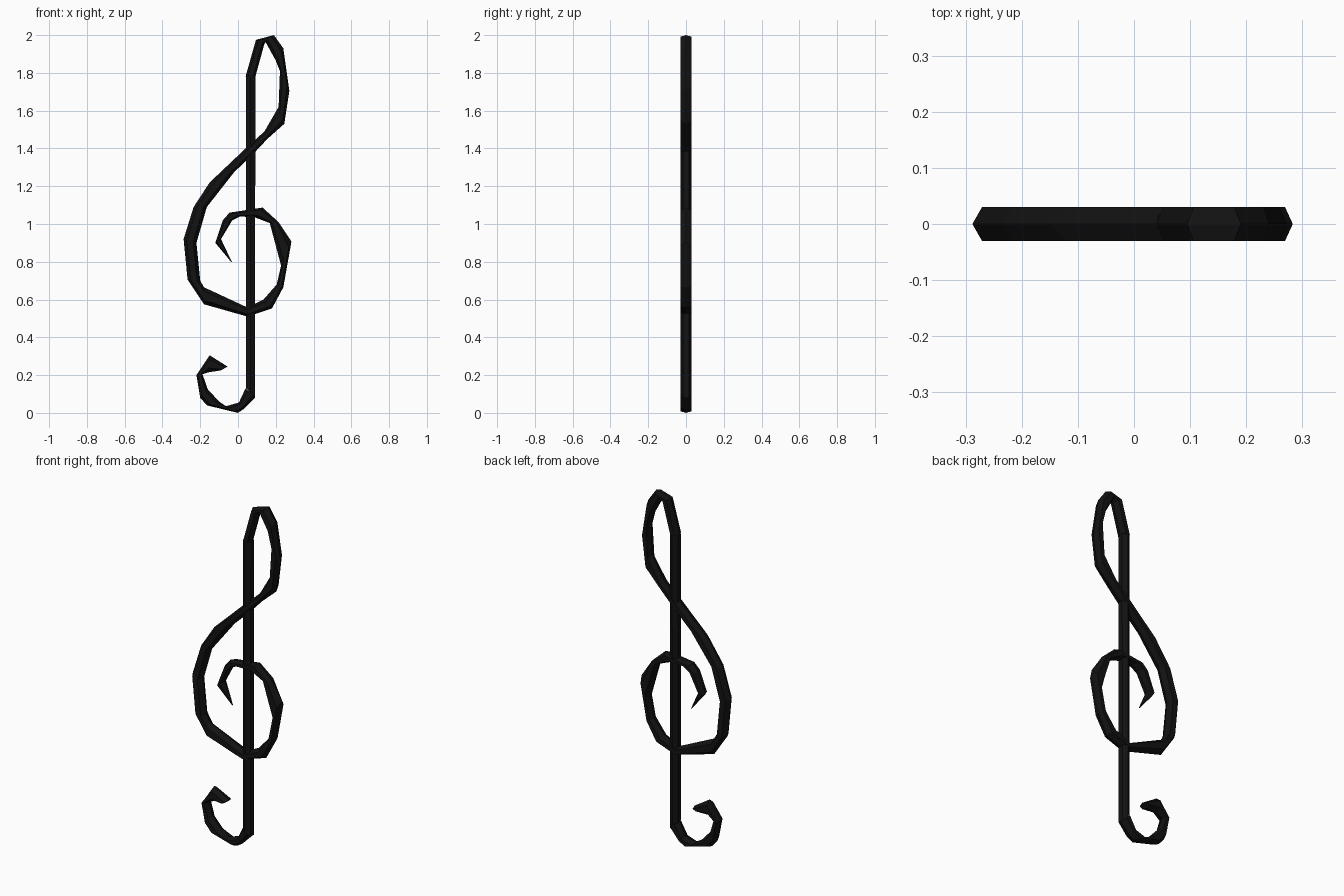
import bpy, bmesh
from mathutils import Vector

black = bpy.data.materials.new("black")
black.diffuse_color = (0.006, 0.006, 0.006, 1)

# Six-sided section: (position across the width 0..1, depth)
EDGE_IN_PLANE = [(0, 0), (.25, -.03), (.75, -.03), (1, 0), (.75, .03), (.25, .03)]
EDGE_IN_DEPTH = [(0, -.015), (.5, -.03), (1, -.015), (1, .015), (.5, .03), (0, .015)]


def ribbon_tube(name, stations, section, end_depth=1.0):
    """Sweep a hexagonal section along (outer x, z, inner x, z) stations."""
    bm = bmesh.new()
    rings = []
    for i, (ox, oz, ix, iz) in enumerate(stations):
        a, b = Vector((ox, 0, oz)), Vector((ix, 0, iz))
        k = end_depth if i == len(stations) - 1 else 1.0
        rings.append([bm.verts.new(a.lerp(b, t) + Vector((0, y * k, 0)))
                      for t, y in section])
    for r, s in zip(rings, rings[1:]):
        for j in range(6):
            n = (j + 1) % 6
            bm.faces.new((r[j], r[n], s[n], s[j]))
    bm.faces.new(rings[0][::-1])
    bm.faces.new(rings[-1])
    bmesh.ops.recalc_face_normals(bm, faces=bm.faces)
    me = bpy.data.meshes.new(name)
    bm.to_mesh(me)
    bm.free()
    ob = bpy.data.objects.new(name, me)
    bpy.context.collection.objects.link(ob)
    me.materials.append(black)


# Straight vertical stem
ribbon_tube("stem", [(.042, 1.78, .092, 1.78), (.042, .13, .09, .08)], EDGE_IN_DEPTH)

# Top loop, crossing the stem and running into the spiral
ribbon_tube("loop_and_spiral", [
    (.04, 1.78, .092, 1.78), (.095, 1.975, .14, 1.955), (.19, 2.0, .145, 1.965),
    (.24, 1.93, .20, 1.865), (.272, 1.705, .222, 1.81), (.245, 1.53, .215, 1.62),
    (.155, 1.45, .14, 1.49), (.08, 1.37, .04, 1.40),
    (-.02, 1.275, -.15, 1.22), (-.165, 1.09, -.235, 1.09),
    (-.22, .90, -.288, .92), (-.20, .70, -.267, .705), (-.18, .665, -.18, .575),
    (.05, .558, .05, .51), (.135, .60, .18, .553), (.205, .68, .24, .665),
    (.228, .78, .283, .907), (.168, 1.005, .215, 1.01), (.09, 1.035, .13, 1.087),
    (.01, 1.04, -.045, 1.06), (-.03, 1.02, -.08, 1.02), (-.09, .92, -.12, .90),
    (-.033, .80, -.037, .80)], EDGE_IN_PLANE, .1)

# Hook at the foot
ribbon_tube("foot_hook", [
    (.09, .08, .04, .13), (.03, .02, .005, .055), (0, 0, -.065, .035),
    (-.165, .04, -.10, .06), (-.20, .08, -.16, .125), (-.22, .20, -.188, .205),
    (-.15, .305, -.155, .215), (-.055, .245, -.09, .225)], EDGE_IN_PLANE)
